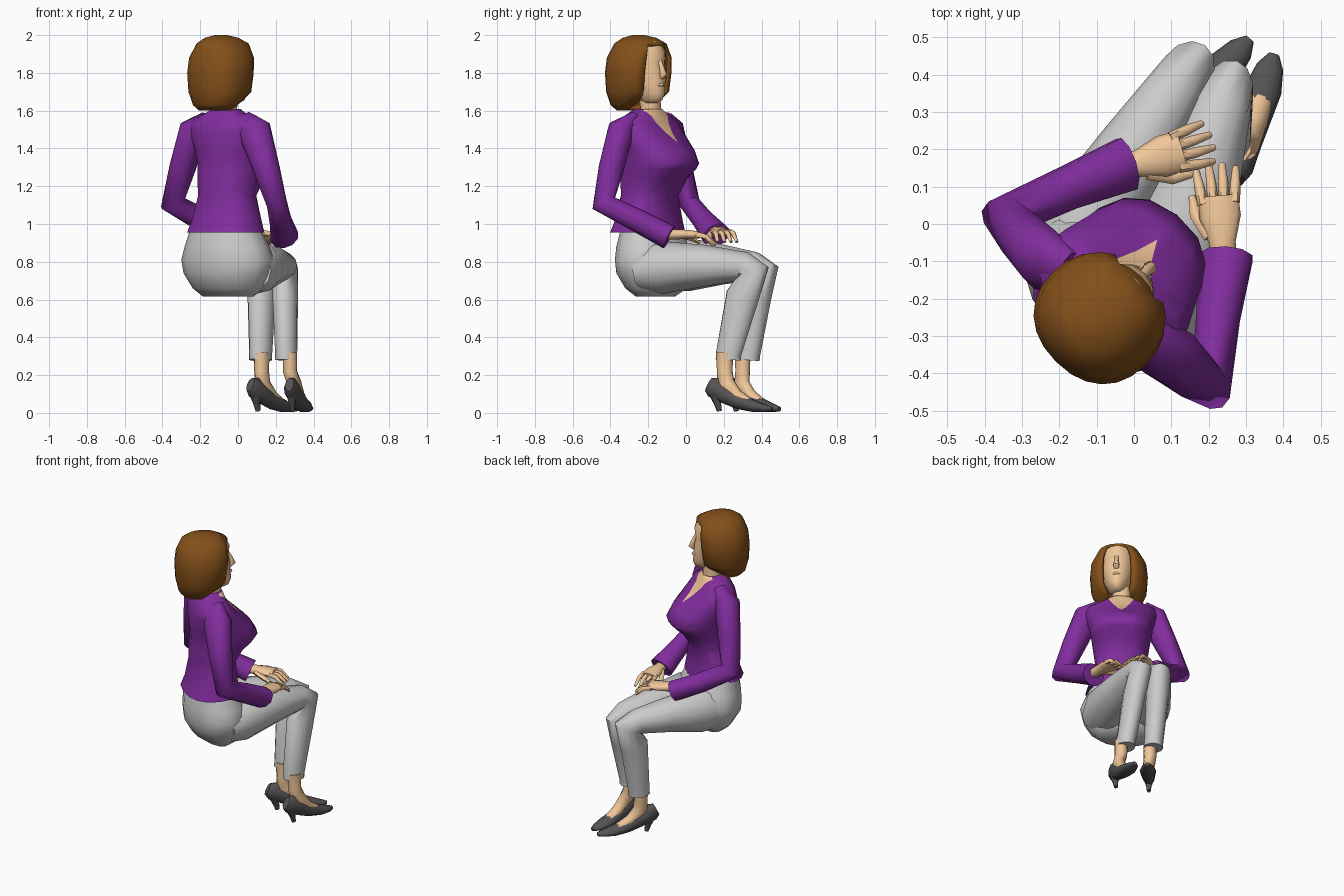
import bpy, bmesh, math
from mathutils import Vector, Matrix

if "Cube" in bpy.data.objects:
    bpy.data.objects.remove(bpy.data.objects["Cube"])

def material(name, rgb):
    m = bpy.data.materials.new(name)
    m.diffuse_color = (*rgb, 1)
    m.use_nodes = True
    m.node_tree.nodes["Principled BSDF"].inputs["Base Color"].default_value = m.diffuse_color
    return m

SKIN = material("skin", (0.88, 0.57, 0.32))
PURPLE = material("purple cloth", (0.22, 0.026, 0.34))
BROWN = material("brown hair", (0.23, 0.08, 0.01))
DARK = material("dark leather", (0.09, 0.085, 0.088))

def finish(bm, name, mats, angle=60):
    bmesh.ops.recalc_face_normals(bm, faces=bm.faces)
    me = bpy.data.meshes.new(name)
    bm.to_mesh(me)
    bm.free()
    ob = bpy.data.objects.new(name, me)
    bpy.context.collection.objects.link(ob)
    for m in mats:
        me.materials.append(m)
    bpy.ops.object.select_all(action='DESELECT')
    ob.select_set(True)
    bpy.context.view_layer.objects.active = ob
    bpy.ops.object.shade_smooth_by_angle(angle=math.radians(angle))
    return ob

def skin_rings(rings, caps=(True, True)):
    bm = bmesh.new()
    vs = [[bm.verts.new(p) for p in r] for r in rings]
    n = len(vs[0])
    for r0, r1 in zip(vs, vs[1:]):
        for i in range(n):
            j = (i + 1) % n
            bm.faces.new((r0[i], r0[j], r1[j], r1[i]))
    if caps[0]:
        bm.faces.new(vs[0])
    if caps[1]:
        bm.faces.new(vs[-1])
    return bm

def sgnpow(x, p):
    return math.copysign(abs(x) ** p, x)

def body(rings, n=16, p=1.0, caps=(True, True)):
    """Horizontal rings: (z, half width, back, front), facing +y."""
    out = []
    for z, a, vb, vf in rings:
        c, b = (vb + vf) / 2, (vf - vb) / 2
        out.append([(a * sgnpow(math.cos(t), p), c + b * sgnpow(math.sin(t), p), z)
                    for t in (2 * math.pi * i / n for i in range(n))])
    return skin_rings(out, caps)

def place(bm, x, y, deg):
    bm.transform(Matrix.Translation((x, y, 0)) @ Matrix.Rotation(math.radians(deg), 4, 'Z'))

def tube(name, pts, mat=None, n=10, side=None):
    """Limb through rings (x, y, z, half across, half in the bend plane)."""
    P = [Vector(q[:3]) for q in pts]
    s = Vector(side) if side else (P[len(P) // 2] - P[0]).cross(P[-1] - P[len(P) // 2])
    out = []
    for i, q in enumerate(pts):
        t = Vector()
        if i > 0:
            t += (P[i] - P[i - 1]).normalized()
        if i < len(P) - 1:
            t += (P[i + 1] - P[i]).normalized()
        t.normalize()
        s1 = (s - t * s.dot(t)).normalized()
        u = t.cross(s1)
        out.append([P[i] + s1 * q[3] * math.cos(k) + u * q[4] * math.sin(k)
                    for k in (2 * math.pi * j / n for j in range(n))])
    return finish(skin_rings(out), name, [mat] if mat else [])

TURN = -38.3          # torso heading
TX, TY = 0.059, -0.046

# jacket with V neckline: cut two planes and colour the wedge as skin
bm = body([(0.955, .215, -.37, -.03), (1.02, .195, -.345, -.04), (1.15, .155, -.325, -.05),
           (1.24, .17, -.325, .01), (1.29, .18, -.32, .07), (1.32, .187, -.32, .09), (1.39, .195, -.325, .05),
           (1.48, .225, -.325, -.05), (1.54, .22, -.31, -.10), (1.59, .11, -.28, -.12),
           (1.61, .075, -.26, -.13)], p=.85)
for sx in (1, -1):
    bmesh.ops.bisect_plane(bm, geom=bm.verts[:] + bm.edges[:] + bm.faces[:],
                           plane_co=(0, 0, 1.43), plane_no=(.17 * sx, 0, -.085))
for f in bm.faces:
    c = f.calc_center_median()
    if c.y > -.18 and c.z > 1.43 + 2 * abs(c.x):
        f.material_index = 1
place(bm, TX, TY, TURN)
finish(bm, "jacket", [PURPLE, SKIN], 80)

# sleeves
tube("right_sleeve", [(.02, -.285, 1.545, .07, .04), (.09, -.345, 1.49, .09, .075), (.148, -.395, 1.3, .072, .07),
                      (.205, -.435, 1.11, .055, .068), (.225, -.25, 1.015, .06, .062),
                      (.245, -.09, .93, .078, .064)], PURPLE)
tube("left_sleeve", [(-.17, -.135, 1.545, .07, .04), (-.24, -.095, 1.49, .09, .075), (-.293, -.037, 1.3, .072, .07),
                     (-.345, .02, 1.11, .055, .068), (-.18, .095, 1.015, .06, .062),
                     (-.02, .16, .94, .078, .064)], PURPLE)

# hands: palm, four drooping fingers and a thumb
def hand(name, wrist, heading, thumb, spread):
    d = Vector((math.cos(heading), math.sin(heading), 0))
    w = Vector((-d.y, d.x, 0))
    W = Vector(wrist)
    at = lambda f, s, z: tuple(W + d * f + w * s + Vector((0, 0, z)))
    tube(name + "_palm", [(*at(-.06, 0, 0), .033, .028), (*at(.02, 0, 0), .036, .028),
                          (*at(.09, 0, .0), .056, .024), (*at(.145, 0, -.005), .053, .019)], SKIN, 10, w)
    for i in range(4):
        s = (i - 1.5) * .028
        L = .105 - .012 * abs(i - 1.5)
        tube(f"{name}_finger_{i+1}", [(*at(.125, s, -.002), .015, .016), (*at(.13 + L * .5, s * spread, -.012), .014, .014),
                                      (*at(.13 + L, s * spread * 1.1, -.055), .009, .009)], SKIN, 6, w)
    tube(name + "_thumb", [(*at(.04, .03 * thumb, -.005), .02, .018), (*at(.10, .065 * thumb, -.02), .016, .015),
                           (*at(.15, .07 * thumb, -.045), .009, .009)], SKIN, 6, w)

hand("right_hand", (.238, -.07, .945), math.radians(95), 1, 1.15)
hand("left_hand", (-.01, .155, .96), math.radians(17), -1, 1.15)

# trousers: seat and two bent legs
bm = body([(.615, .15, -.10, .06), (.66, .205, -.16, .13), (.74, .25, -.205, .15), (.81, .265, -.21, .16),
           (.88, .24, -.21, .15), (.99, .195, -.185, .09)], n=14)
place(bm, -.042, -.145, -32)
finish(bm, "trouser_seat", [])
tube("left_trouser_leg", [(-.17, -.09, .78, .10, .13), (-.11, .02, .785, .125, .14), (.01, .2, .785, .105, .105),
                          (.11, .36, .775, .078, .078), (.143, .41, .745, .07, .09), (.125, .37, .62, .07, .088),
                          (.12, .328, .31, .058, .068), (.12, .325, .28, .058, .068)], side=(.8, -.55, 0), n=12)
tube("right_trouser_leg", [(.06, -.25, .755, .12, .11), (.095, -.13, .77, .15, .14), (.167, .1, .78, .115, .11),
                           (.235, .31, .775, .08, .078), (.25, .355, .745, .068, .09), (.25, .30, .62, .066, .092),
                           (.255, .225, .31, .058, .07), (.255, .224, .28, .058, .07)], side=(.95, -.3, 0), n=12)

# feet and heeled shoes
def foot(side, heel, toe, ankle):
    h, t = Vector((*heel, 0)), Vector((*toe, 0))
    w = Vector((t.y - h.y, h.x - t.x, 0))
    at = lambda f, z: tuple(h.lerp(t, f) + Vector((0, 0, z)))
    tube(side + "_shoe", [(*at(0, .15), .024, .04), (*at(.08, .135), .038, .058), (*at(.28, .095), .04, .05),
                          (*at(.5, .058), .045, .042), (*at(.72, .035), .05, .032),
                          (*at(.9, .024), .036, .02), (*at(1, .02), .014, .012)], DARK, 10, w)
    tube(side + "_shoe_heel", [(*at(.12, .11), .035, .045), (*at(.14, .05), .017, .02),
                               (*at(.17, .01), .012, .014)], DARK, 8, w)
    tube(side + "_foot", [(*ankle, .32, .04, .045), (*ankle, .22, .038, .042), (*at(.27, .15), .036, .05),
                          (*at(.45, .092), .037, .032), (*at(.68, .05), .035, .02)], SKIN, 10, w)

foot("left", (.065, .22), (.31, .495), (.125, .30))
foot("right", (.272, .12), (.375, .455), (.275, .205))

# neck and head
tube("neck", [(-.075, -.20, 1.5, .065, .06), (-.06, -.185, 1.6, .056, .056), (-.06, -.2, 1.72, .06, .06)],
     SKIN, 12, (.78, -.62, 0))
HX, HY, HEAD = -.083, -.243, -45
bm = body([(1.64, .03, .03, .12), (1.655, .042, .0, .155), (1.69, .066, -.06, .168), (1.735, .084, -.08, .164),
           (1.80, .098, -.1, .162), (1.845, .1, -.1, .153), (1.91, .1, -.1, .158), (1.965, .085, -.08, .13)], n=16)
place(bm, HX, HY, HEAD)
finish(bm, "head", [SKIN])
r = math.radians(-HEAD)
face = lambda u, v, z: (HX + u * math.cos(r) + v * math.sin(r), HY - u * math.sin(r) + v * math.cos(r), z)
SIDE = (math.cos(r), -math.sin(r), 0)
tube("nose", [(*face(0, .147, 1.865), .012, .008), (*face(0, .166, 1.82), .013, .014),
              (*face(0, .176, 1.79), .019, .02), (*face(0, .162, 1.772), .014, .008)], SKIN, 8, SIDE)
tube("lips", [(*face(-.03, .15, 1.735), .004, .004), (*face(0, .167, 1.738), .009, .009),
              (*face(.03, .15, 1.735), .004, .004)], SKIN, 8, (0, 0, 1))

# bobbed hair with an opening for the face (front columns of the lower rings)
N = 24
bm = body([(1.60, .09, -.13, .04), (1.63, .135, -.155, .095), (1.70, .168, -.172, .135), (1.80, .176, -.178, .15),
           (1.88, .168, -.17, .158), (1.955, .125, -.14, .145), (1.985, .08, -.1, .09), (2.0, .03, -.045, .025)],
          n=N, p=.9, caps=(False, True))
gone = [f for k, f in enumerate(bm.faces) if k < 5 * N and 4 <= k % N < 8]
bmesh.ops.delete(bm, geom=gone, context='FACES')
for v in bm.verts:
    if v.co.z < 1.69 and v.co.y > -.02:
        v.co.z += .03 * min(1, (v.co.y + .02) / .05)
place(bm, HX, HY, HEAD)
hair = finish(bm, "hair", [BROWN])
mod = hair.modifiers.new("thickness", 'SOLIDIFY')
mod.thickness, mod.offset = .02, -1
